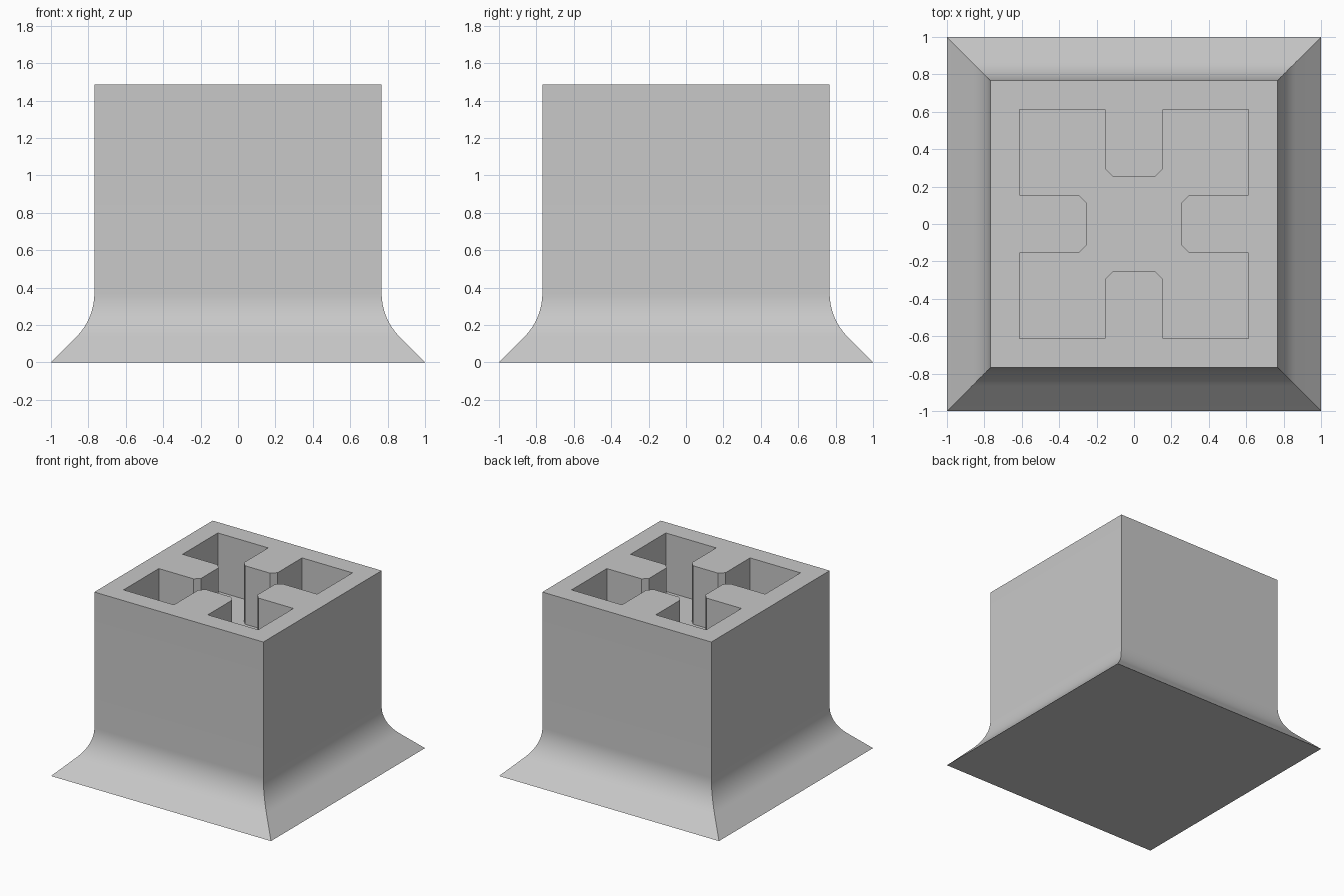
import bpy
import bmesh
from math import radians, sin, cos

if "Cube" in bpy.data.objects:
    bpy.data.objects.remove(bpy.data.objects["Cube"], do_unlink=True)

HALF, HEIGHT = 0.768, 1.485     # upright block
FLARE_TOP, RADIUS = 0.37, 0.331  # curved foot
DEPTH = 0.48                     # pocket depth

grey = bpy.data.materials.new("light_grey")
grey.use_nodes = True
colour = (0.58, 0.58, 0.58, 1)
grey.diffuse_color = colour
grey.node_tree.nodes["Principled BSDF"].inputs["Base Color"].default_value = colour


def loft(name, rings):
    """Closed solid through a stack of matching point rings, bottom to top."""
    bm = bmesh.new()
    loops = [[bm.verts.new(p) for p in ring] for ring in rings]
    for low, high in zip(loops, loops[1:]):
        for i in range(len(low)):
            j = (i + 1) % len(low)
            bm.faces.new((low[i], low[j], high[j], high[i]))
    bm.faces.new(loops[0][::-1])
    bm.faces.new(loops[-1])
    mesh = bpy.data.meshes.new(name)
    bm.to_mesh(mesh)
    bm.free()
    mesh.materials.append(grey)
    obj = bpy.data.objects.new(name, mesh)
    bpy.context.collection.objects.link(obj)
    return obj


def square(half, z):
    return [(-half, -half, z), (half, -half, z), (half, half, z), (-half, half, z)]


# Block with a foot that sweeps out along an arc into a 45 degree skirt
profile = [(1, 0)]
for step in range(13):
    a = radians(45 * (1 - step / 12))
    profile.append((HALF + RADIUS * (1 - cos(a)), FLARE_TOP - RADIUS * sin(a)))
profile.append((HALF, HEIGHT))
block = loft("socket_block", [square(h, z) for h, z in profile])

# Pocket outline: one quarter turned four times, with chamfered notch ends
quarter = [(0.255, 0.114), (0.295, 0.154), (0.612, 0.154), (0.612, 0.612),
           (0.154, 0.612), (0.154, 0.295), (0.114, 0.255)]
outline = []
for turn in range(4):
    outline += quarter
    quarter = [(-y, x) for x, y in quarter]
cutter = loft("pocket_cutter", [[(x, y, z) for x, y in outline]
                                for z in (HEIGHT - DEPTH, HEIGHT + 0.2)])
cutter.hide_render = True

# Cut the pocket, then remove the cutter
cut = block.modifiers.new("pocket", "BOOLEAN")
cut.operation = "DIFFERENCE"
cut.solver = "EXACT"
cut.object = cutter
bpy.ops.object.select_all(action="DESELECT")
block.select_set(True)
bpy.context.view_layer.objects.active = block
bpy.ops.object.modifier_apply(modifier=cut.name)
bpy.data.objects.remove(cutter, do_unlink=True)

# Smooth the sweep, keep corners crisp
bpy.ops.object.shade_smooth_by_angle(angle=radians(30))
